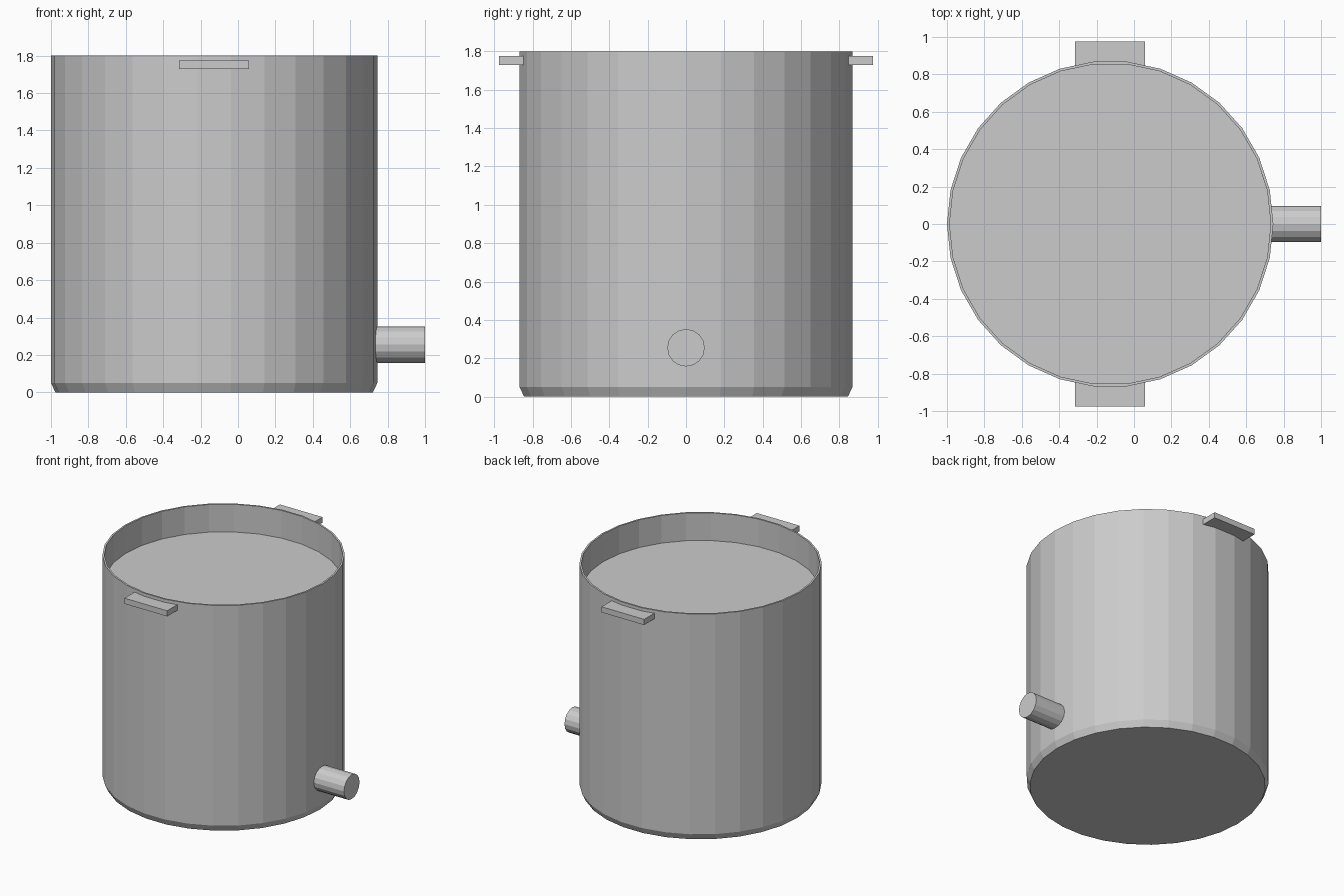
import bpy, bmesh
from math import cos, sin, pi, radians

if "Cube" in bpy.data.objects:
    bpy.data.objects.remove(bpy.data.objects["Cube"])

CX, R, SIDES = -0.1275, 0.8725, 30
WALL, TOP, FILL = 0.014, 1.8, 1.58


def finish(name, bm):
    bmesh.ops.recalc_face_normals(bm, faces=bm.faces)
    mesh = bpy.data.meshes.new(name)
    bm.to_mesh(mesh)
    bm.free()
    obj = bpy.data.objects.new(name, mesh)
    bpy.context.collection.objects.link(obj)
    return obj


def lathe(name, profile, sides):
    """Stack rings of (radius, z), bridge them and cap both ends."""
    bm = bmesh.new()
    rings = [[bm.verts.new((r * cos(2 * pi * i / sides), r * sin(2 * pi * i / sides), z))
              for i in range(sides)] for r, z in profile]
    for a, b in zip(rings, rings[1:]):
        for i in range(sides):
            j = (i + 1) % sides
            bm.faces.new((a[i], a[j], b[j], b[i]))
    bm.faces.new(rings[0])
    bm.faces.new(rings[-1])
    return finish(name, bm)


def handle(name, side):
    """Flat grip whose inner edge follows the faceted wall."""
    half, out = 0.1875, 0.975
    r = R - 0.002
    inner_x, inner_y = r * sin(radians(6)), r * cos(radians(6))
    outline = [(-half, out), (half, out), (half, 0.845),
               (inner_x, inner_y), (-inner_x, inner_y), (-half, 0.845)]
    bm = bmesh.new()
    face = bm.faces.new([bm.verts.new((CX + x, side * y, 1.73)) for x, y in outline])
    ext = bmesh.ops.extrude_face_region(bm, geom=[face])
    top = [v for v in ext["geom"] if isinstance(v, bmesh.types.BMVert)]
    bmesh.ops.translate(bm, verts=top, vec=(0, 0, 0.045))
    return finish(name, bm)


# Open pot with chamfered base and thin wall
pot = lathe("pot", [(R - 0.024, 0), (R, 0.05), (R, TOP), (R - WALL, TOP),
                    (R - WALL, 0.06), (R - 0.04, 0.02)], SIDES)
pot.location.x = CX

# Contents filling the pot to just below the rim
contents = lathe("contents", [(R - WALL / 2, FILL - 0.02), (R - WALL / 2, FILL)], SIDES)
contents.location.x = CX

# Side grips
handle("front_handle", -1)
handle("back_handle", 1)

# Drain spout near the base
spout = lathe("spout", [(0.0975, 0), (0.0975, 0.265)], 16)
spout.rotation_euler = (0, pi / 2, 0)
spout.location = (0.735, 0, 0.255)
